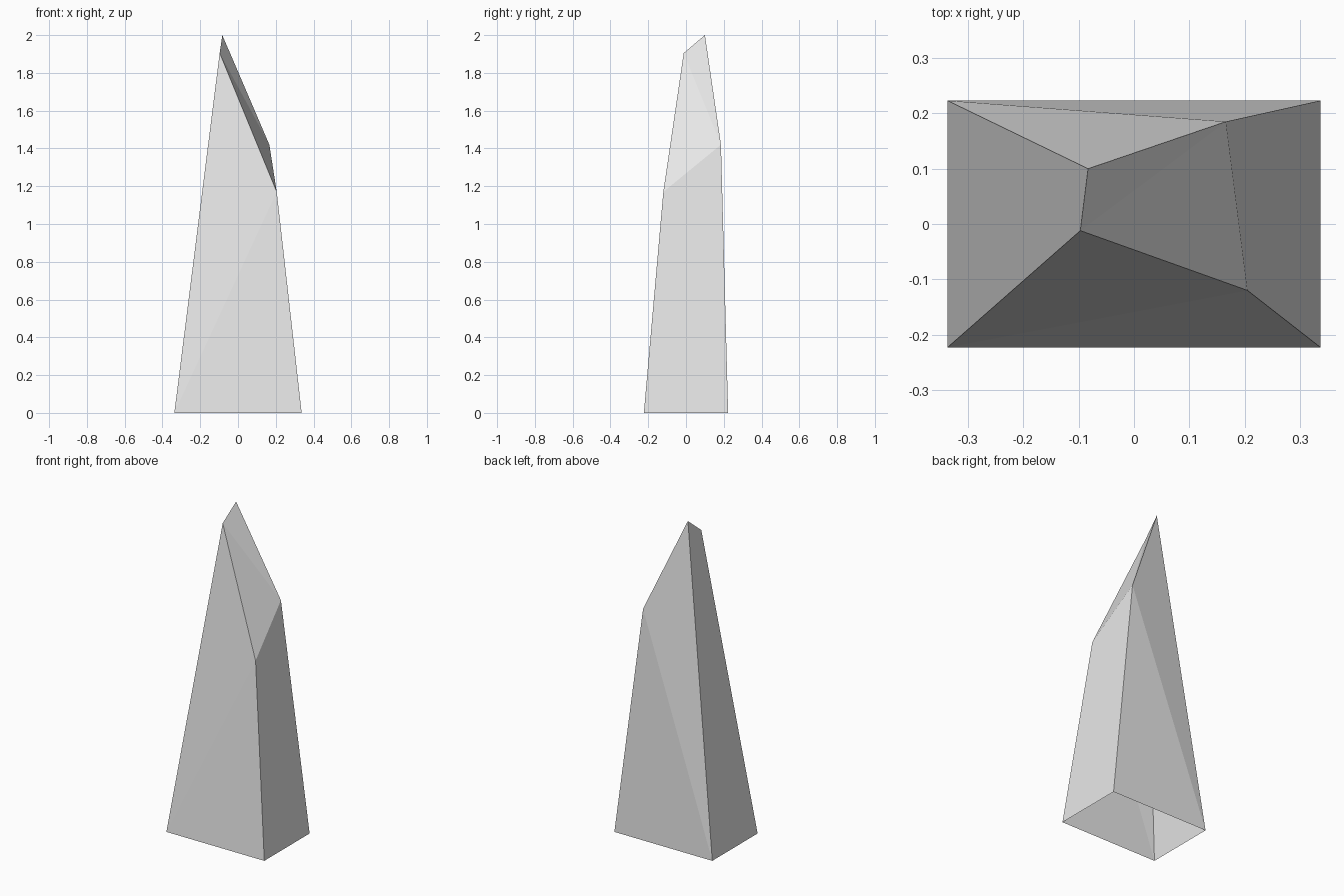
import bpy
import bmesh

cube = bpy.data.objects.get("Cube")
if cube:
    bpy.data.objects.remove(cube, do_unlink=True)

# One plain stone colour
stone = bpy.data.materials.new("stone_grey")
stone.use_nodes = True
grey = (0.8, 0.8, 0.8, 1)
stone.diffuse_color = grey
stone.node_tree.nodes["Principled BSDF"].inputs["Base Color"].default_value = grey

bm = bmesh.new()

# Rectangular foot, open underneath
half_x, half_y = 0.337, 0.223
front_left, front_right, back_right, back_left = [
    bm.verts.new((sx * half_x, sy * half_y, 0))
    for sx, sy in ((-1, -1), (1, -1), (1, 1), (-1, 1))]

# Slanted chipped tip
peak = bm.verts.new((-0.083, 0.1, 2.0))
front_peak = bm.verts.new((-0.097, -0.012, 1.905))
front_shoulder = bm.verts.new((0.205, -0.12, 1.17))
back_shoulder = bm.verts.new((0.166, 0.185, 1.42))

# Sides and tip facets
for corners in (
    (front_left, front_right, front_shoulder),
    (front_left, front_shoulder, front_peak),
    (front_right, back_right, back_shoulder, front_shoulder),
    (back_right, back_left, back_shoulder),
    (back_left, peak, back_shoulder),
    (back_left, front_left, front_peak, peak),
    (front_peak, front_shoulder, back_shoulder),
    (front_peak, back_shoulder, peak),
):
    bm.faces.new(corners)
bm.normal_update()

mesh = bpy.data.meshes.new("stone_shard")
bm.to_mesh(mesh)
bm.free()
mesh.materials.append(stone)
shard = bpy.data.objects.new("stone_shard", mesh)
bpy.context.collection.objects.link(shard)
